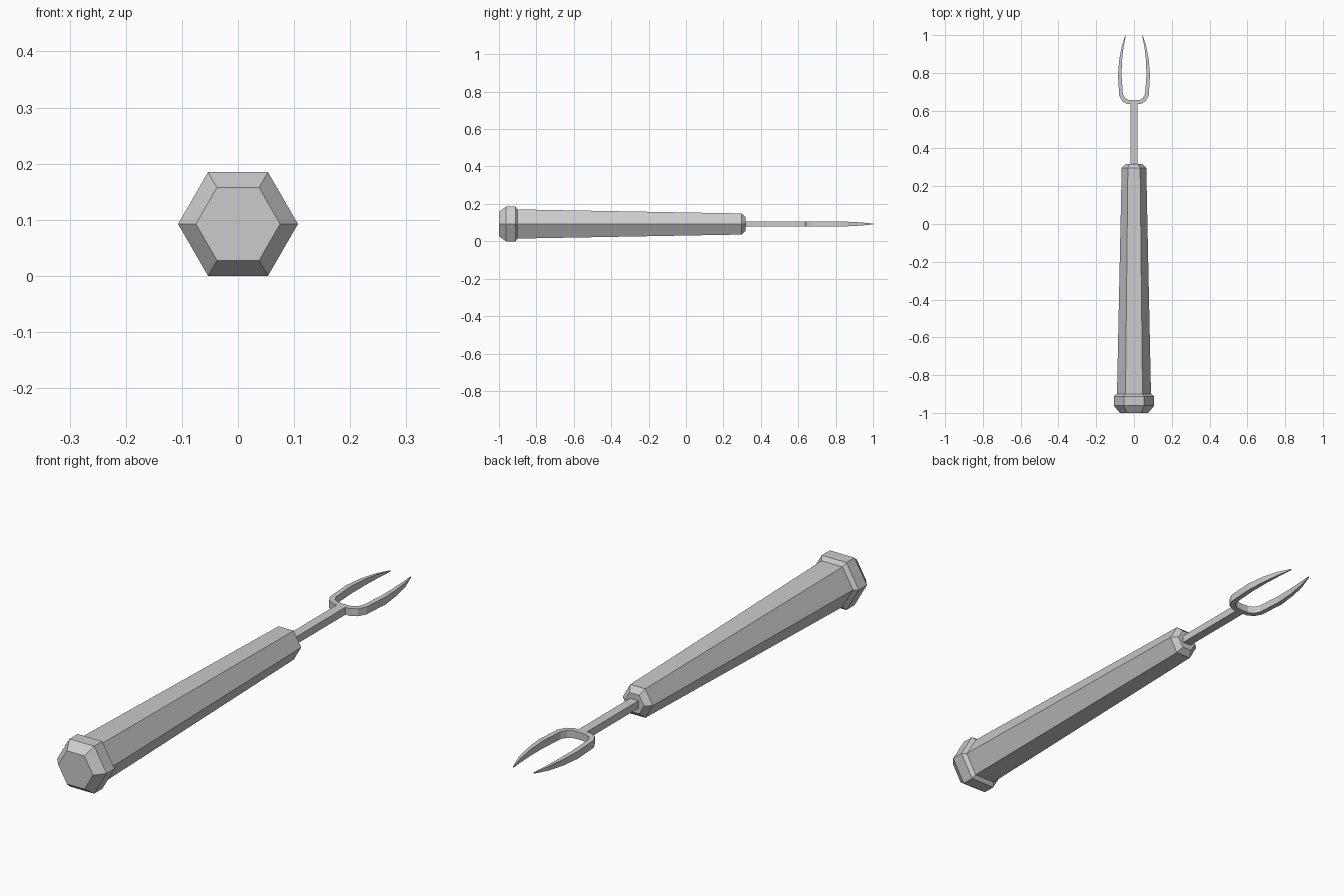
import bpy, bmesh, math

if "Cube" in bpy.data.objects:
    bpy.data.objects.remove(bpy.data.objects["Cube"])

ZC = 0.0925  # height of the long axis


def make_object(name, rings, cap_start=True, cap_end=True):
    """Skin a list of equal-length vertex rings into one mesh object."""
    bm = bmesh.new()
    loops = [[bm.verts.new(p) for p in ring] for ring in rings]
    n = len(loops[0])
    for a, b in zip(loops, loops[1:]):
        for i in range(n):
            j = (i + 1) % n
            bm.faces.new((a[i], a[j], b[j], b[i]))
    if cap_start:
        bm.faces.new(loops[0])
    if cap_end:
        bm.faces.new(loops[-1])
    bmesh.ops.recalc_face_normals(bm, faces=bm.faces)
    mesh = bpy.data.meshes.new(name)
    bm.to_mesh(mesh)
    bm.free()
    obj = bpy.data.objects.new(name, mesh)
    bpy.context.collection.objects.link(obj)
    return obj


def hexagon(y, r):
    return [(r * math.cos(math.radians(60 * i)), y,
             ZC + r * math.sin(math.radians(60 * i))) for i in range(6)]


# Hexagonal handle: pommel, collar step, tapered grip, chamfered end
profile = [(-1.0, 0.075), (-0.962, 0.1068), (-0.912, 0.1068), (-0.90, 0.09),
           (0.297, 0.065), (0.318, 0.042)]
make_object("handle", [hexagon(y, r) for y, r in profile])


# Square shaft running from the handle into the fork
def square(y, w, h):
    return [(-w, y, ZC - h), (w, y, ZC - h), (w, y, ZC + h), (-w, y, ZC + h)]


make_object("shaft", [square(0.30, 0.018, 0.0145), square(0.642, 0.018, 0.0145)])

# Two-pronged fork: outer point, inner point, half thickness; mirrored in x
sections = [
    ((0.0, 0.634), (0.0, 0.655), 0.0145),
    ((0.035, 0.636), (0.027, 0.656), 0.0145),
    ((0.062, 0.650), (0.047, 0.666), 0.0145),
    ((0.078, 0.680), (0.059, 0.688), 0.0145),
    ((0.085, 0.790), (0.066, 0.790), 0.0145),
    ((0.078, 0.870), (0.063, 0.870), 0.012),
    ((0.065, 0.940), (0.055, 0.940), 0.008),
    ((0.046, 1.0), (0.043, 1.0), 0.002),
]
rings = [[(o[0], o[1], ZC - h), (i[0], i[1], ZC - h),
          (i[0], i[1], ZC + h), (o[0], o[1], ZC + h)] for o, i, h in sections]
fork = make_object("fork_tines", rings, cap_start=False)
mirror = fork.modifiers.new("mirror", 'MIRROR')
mirror.use_axis[0] = True
